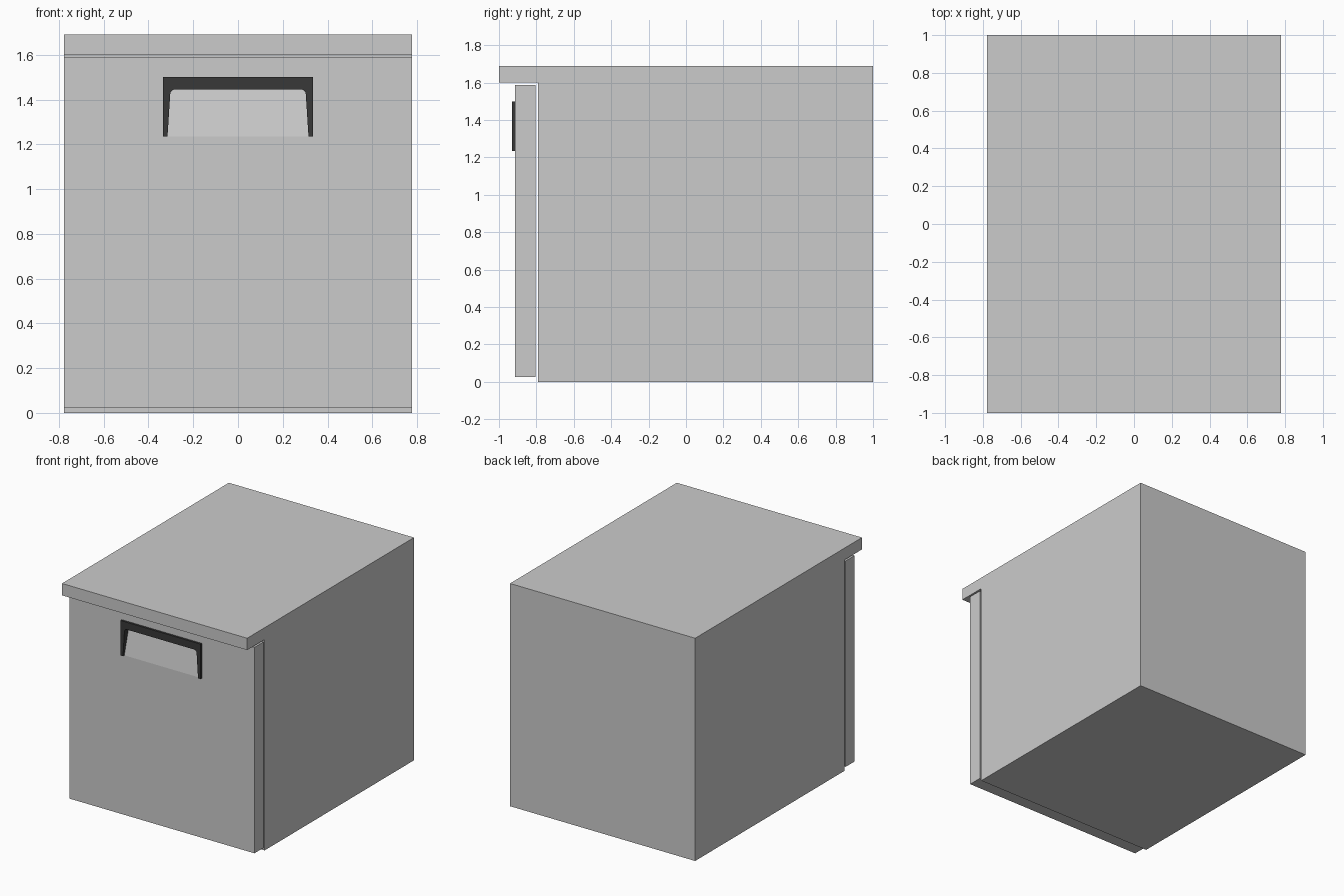
import bpy, bmesh
from math import sin, cos, pi
from mathutils import Vector

if "Cube" in bpy.data.objects:
    bpy.data.objects.remove(bpy.data.objects["Cube"])


def prism(name, profile, offset):
    """Extrude a closed 3D profile along an offset into a solid."""
    bm = bmesh.new()
    face = bm.faces.new([bm.verts.new(p) for p in profile])
    ext = bmesh.ops.extrude_face_region(bm, geom=[face], use_keep_orig=True)
    moved = [v for v in ext["geom"] if isinstance(v, bmesh.types.BMVert)]
    bmesh.ops.translate(bm, verts=moved, vec=Vector(offset))
    bmesh.ops.recalc_face_normals(bm, faces=bm.faces)
    mesh = bpy.data.meshes.new(name)
    bm.to_mesh(mesh)
    bm.free()
    obj = bpy.data.objects.new(name, mesh)
    bpy.context.collection.objects.link(obj)
    return obj


def side_prism(name, yz, half_width):
    return prism(name, [(-half_width, y, z) for y, z in yz], (2 * half_width, 0, 0))


W = 0.777
DOOR_FRONT = -0.913

# Cabinet with overhanging top
side_prism("cabinet_body", [(-0.79, 0), (1, 0), (1, 1.69), (-1, 1.69),
                            (-1, 1.60), (-0.79, 1.60)], W)

# Front panel
panel = side_prism("front_panel", [(DOOR_FRONT, 0.025), (-0.805, 0.025),
                                   (-0.805, 1.587), (DOOR_FRONT, 1.587)], W)

# Sloping finger recess behind the handle
cutter = side_prism("recess_cutter", [(-0.95, 1.235), (DOOR_FRONT, 1.235),
                                      (-0.875, 1.46), (-0.95, 1.46)], 0.32)
cutter.hide_render = True
cutter.hide_viewport = True
cut = panel.modifiers.new("recess", "BOOLEAN")
cut.operation = "DIFFERENCE"
cut.solver = "EXACT"
cut.object = cutter

# Handle frame: tapered legs with rounded inner corners
r = 0.022
inner = [(0.315, 1.235)]
inner += [(0.303 - r + r * cos(a), 1.445 - r + r * sin(a))
          for a in (i * pi / 12 for i in range(7))]
right = [(0.336, 1.50), (0.336, 1.235)] + inner
outline = right + [(-x, z) for x, z in reversed(right)]
handle = prism("handle_frame", [(x, -0.929, z) for x, z in outline], (0, 0.05, 0))

dark = bpy.data.materials.new("dark_plastic")
dark.diffuse_color = (0.04, 0.04, 0.04, 1)
dark.use_nodes = True
dark.node_tree.nodes["Principled BSDF"].inputs["Base Color"].default_value = dark.diffuse_color
handle.data.materials.append(dark)
